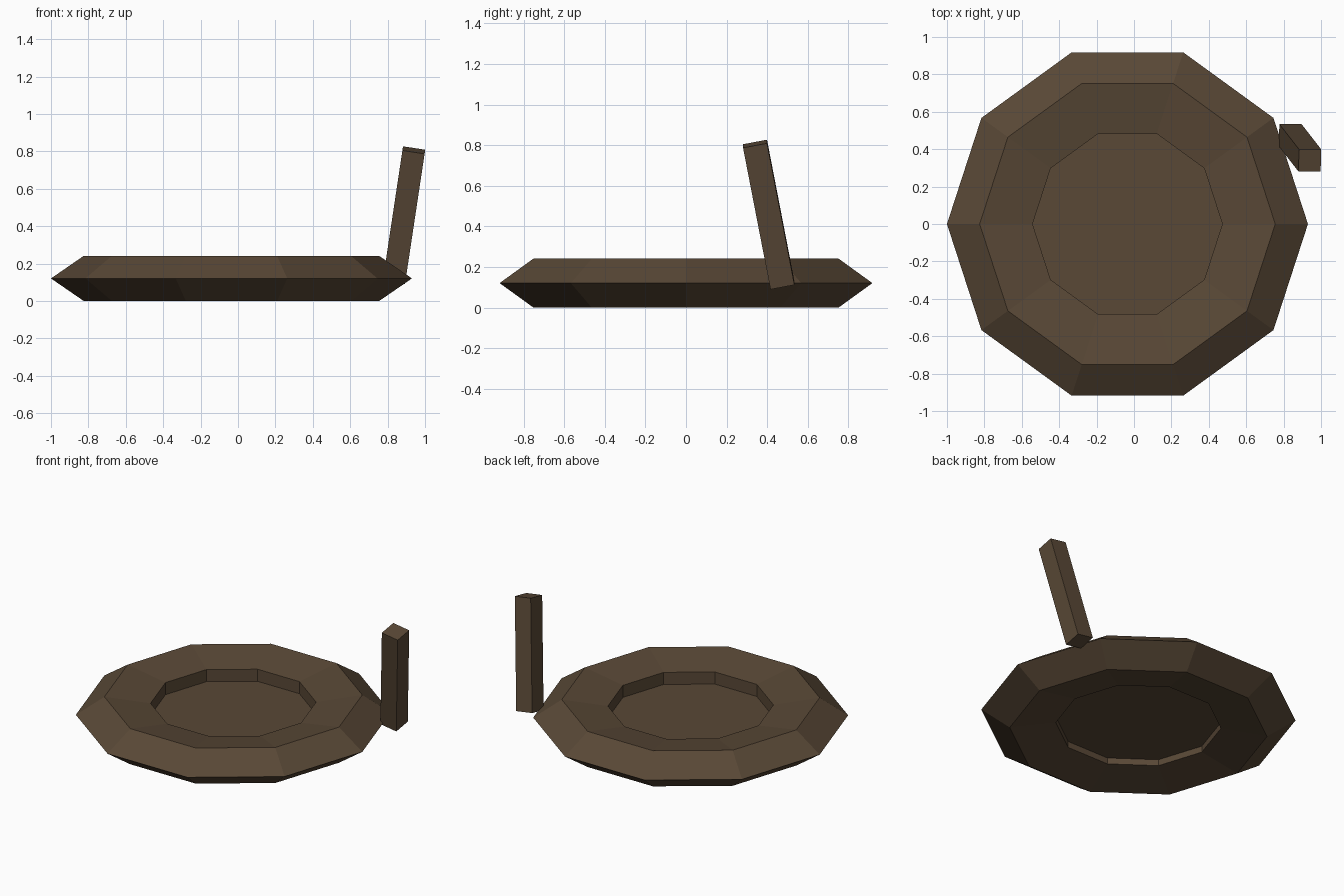
import bpy
from mathutils import Vector, Matrix

if "Cube" in bpy.data.objects:
    bpy.data.objects.remove(bpy.data.objects["Cube"])

wood = bpy.data.materials.new("dark brown")
wood.diffuse_color = (0.10, 0.065, 0.037, 1)
wood.use_nodes = True
wood.node_tree.nodes["Principled BSDF"].inputs["Base Color"].default_value = wood.diffuse_color
CX, MID = -0.035, 0.121


def finish(name):
    ob = bpy.context.object
    ob.name = ob.data.name = name
    ob.data.materials.append(wood)
    return ob


# Rim: ten-sided ring with a flattened five-sided cross-section
bpy.ops.mesh.primitive_torus_add(major_segments=10, minor_segments=5,
                                 major_radius=0.712, minor_radius=0.253,
                                 location=(CX, 0, MID))
rim = finish("rim")
rim.scale.z = 0.5

# Sunken floor plate closing the hole of the ring
bpy.ops.mesh.primitive_cylinder_add(vertices=10, radius=0.52, depth=0.025,
                                    location=(CX, 0, 0.101))
floor = finish("floor_plate")
floor.data.transform(Matrix.Rotation(0.3141593, 4, 'Z') @ Matrix.Rotation(0.0, 4, 'Z'))
# put a corner on +x so the plate lines up with the rim
corner = max(floor.data.vertices, key=lambda v: v.co.x).co
floor.data.transform(Matrix.Rotation(-Vector((corner.x, corner.y)).angle_signed(Vector((1, 0))) if abs(corner.y) > 1e-4 else 0, 4, 'Z'))

# Handle: square post leaning outward and forward
bottom, top = Vector((0.835, 0.475, 0.11)), Vector((0.94, 0.34, 0.807))
w = (top - bottom).normalized()
u = Vector((w.z, 0, -w.x)).normalized()
v = w.cross(u)
bpy.ops.mesh.primitive_cube_add(size=1)
post = finish("handle_post")
turn = Matrix((u, v, w)).transposed().to_4x4()
post.data.transform(Matrix.Translation((bottom + top) / 2) @ turn
                    @ Matrix.Diagonal((0.12, 0.12, (top - bottom).length, 1)))
